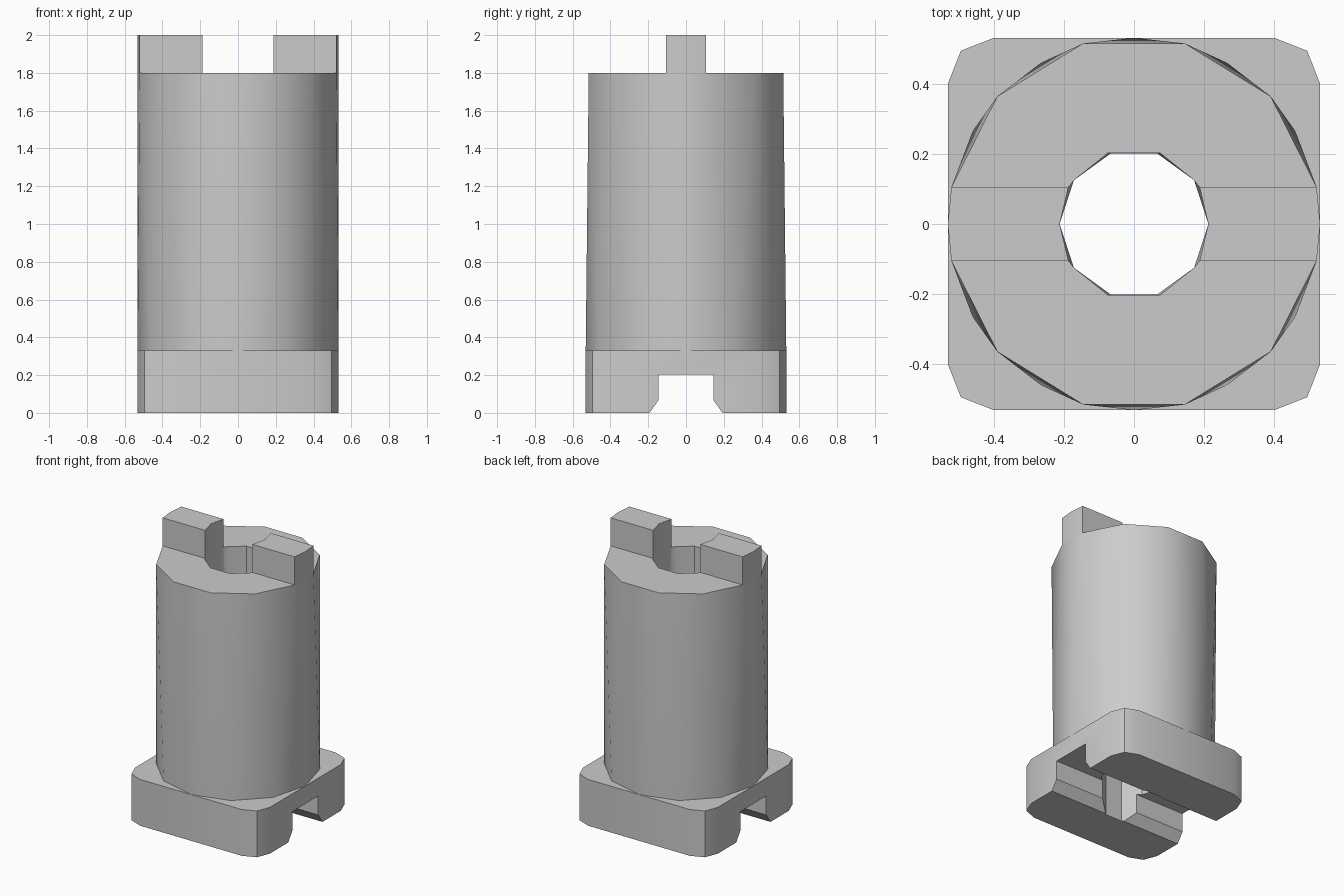
import bpy, bmesh
from math import sin, cos, pi, radians

cube = bpy.data.objects.get("Cube")
if cube:
    bpy.data.objects.remove(cube, do_unlink=True)

grey = bpy.data.materials.new("plain grey")
grey.use_nodes = True
COLOUR = (0.6, 0.6, 0.6, 1)
grey.diffuse_color = COLOUR
grey.node_tree.nodes["Principled BSDF"].inputs["Base Color"].default_value = COLOUR


def finish(name, bm):
    bmesh.ops.recalc_face_normals(bm, faces=bm.faces)
    mesh = bpy.data.meshes.new(name)
    bm.to_mesh(mesh)
    bm.free()
    mesh.materials.append(grey)
    obj = bpy.data.objects.new(name, mesh)
    bpy.context.collection.objects.link(obj)
    return obj


def prism(name, bottom, top):
    """Extrude a flat outline between two points sets of equal length."""
    bm = bmesh.new()
    a = [bm.verts.new(p) for p in bottom]
    b = [bm.verts.new(p) for p in top]
    bm.faces.new(a)
    bm.faces.new(b)
    for i in range(len(a)):
        j = (i + 1) % len(a)
        bm.faces.new((a[i], a[j], b[j], b[i]))
    return finish(name, bm)


def hull(name, points):
    bm = bmesh.new()
    for p in points:
        bm.verts.new(p)
    out = bmesh.ops.convex_hull(bm, input=bm.verts)
    spare = {v for v in out["geom_interior"] if isinstance(v, bmesh.types.BMVert)}
    bmesh.ops.delete(bm, geom=list(spare), context="VERTS")
    bmesh.ops.dissolve_limit(bm, angle_limit=radians(0.2), verts=bm.verts, edges=bm.edges)
    return finish(name, bm)


def ring(radius, count, z):
    return [(radius * cos(2 * pi * i / count), radius * sin(2 * pi * i / count), z)
            for i in range(count)]


def corners(points, z):
    """Repeat points in all four quadrants."""
    return [(sx * x, sy * y, z) for x, y in points for sx in (1, -1) for sy in (1, -1)]


def cut(obj, cutter):
    mod = obj.modifiers.new("cut", "BOOLEAN")
    mod.operation = "DIFFERENCE"
    mod.solver = "EXACT"
    mod.object = cutter
    select(obj)
    bpy.ops.object.modifier_apply(modifier=mod.name)


def select(obj):
    bpy.ops.object.select_all(action="DESELECT")
    obj.select_set(True)
    bpy.context.view_layer.objects.active = obj


R = 0.531
BASE_TOP, BODY_TOP, TAB_TOP = 0.33, 1.8, 2.0
TAB_Y, BORE = 0.105, 0.212

# Square base with rounded corners
base = hull("base", [p for z in (0, BASE_TOP)
                     for p in corners([(0.4, R), (0.494, 0.494), (R, 0.4)], z)])

# Tapering round body: the top outline is turned against the bottom one
body = hull("body", ring(R, 12, BASE_TOP) + [(R, 0, BODY_TOP), (-R, 0, BODY_TOP)]
            + corners([(0.145, 0.515), (0.39, 0.364), (0.521, TAB_Y)], BODY_TOP))

# Drive tabs on top, flush with the body and the bore
tabs = []
for name, s in (("left_tab", 1), ("right_tab", -1)):
    outline = [(0.521, -TAB_Y), (R, 0), (0.521, TAB_Y),
               (0.187, TAB_Y), (BORE, 0), (0.187, -TAB_Y)]
    tabs.append(prism(name, [(s * x, y, BODY_TOP) for x, y in outline],
                      [(s * x, y, TAB_TOP) for x, y in outline]))

# Slot with flared mouth across the underside
profile = [(-0.235, -0.1), (-0.193, 0), (-0.145, 0.068), (-0.145, 0.203),
           (0.145, 0.203), (0.145, 0.068), (0.193, 0), (0.235, -0.1)]
slot = prism("slot_cutter", [(-1, y, z) for y, z in profile],
             [(1, y, z) for y, z in profile])

# Bore through the middle, straight below and slightly wider at the top
low_bore = hull("low_bore_cutter", ring(BORE, 10, -0.2) + ring(BORE, 10, 0.6))
bore = hull("bore_cutter", ring(BORE, 10, 0.2) + ring(BORE, 10, BODY_TOP + 0.01)
            + corners([(0.187, TAB_Y), (0.075, 0.202)], BODY_TOP + 0.01))

cut(base, slot)
cut(base, low_bore)
cut(body, bore)
for cutter in (slot, low_bore, bore):
    bpy.data.objects.remove(cutter, do_unlink=True)

for obj in [base, body] + tabs:
    select(obj)
    bpy.ops.object.shade_smooth_by_angle(angle=radians(35))
